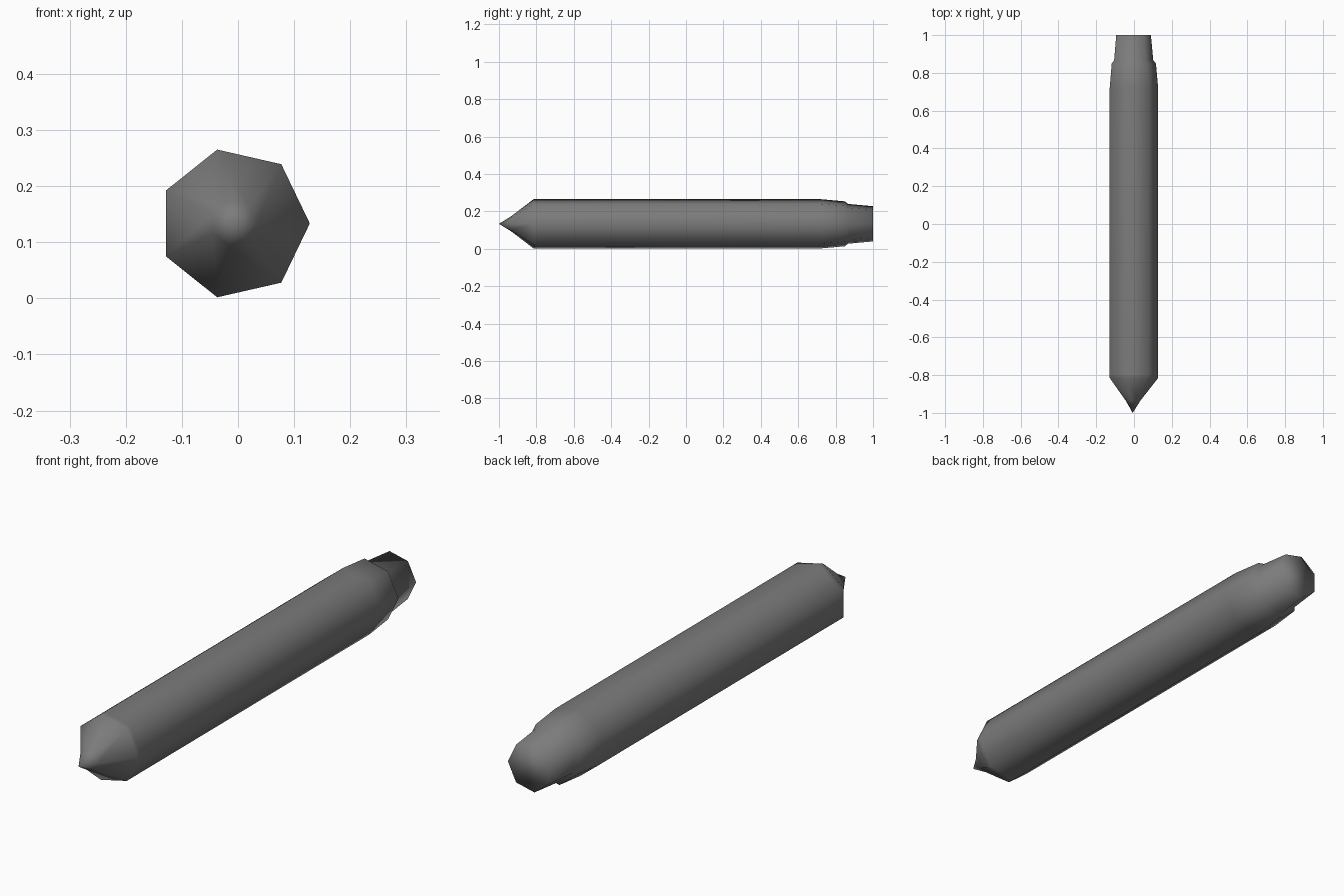
import bpy, bmesh
from math import sin, cos, pi

if "Cube" in bpy.data.objects:
    bpy.data.objects.remove(bpy.data.objects["Cube"])

SIDES = 7
CX, CZ = -0.007, 0.1335

# (y, radius) along the barrel: sharpened nose, straight shaft, tapered collar, plug
PROFILE = [(-0.935, 0.041), (-0.815, 0.135), (-0.795, 0.135), (0.72, 0.135),
           (0.85, 0.123), (0.866, 0.109), (1.0, 0.0965)]


def ring(bm, y, r):
    return [bm.verts.new((CX + r * cos(2 * pi * i / SIDES), y,
                          CZ + r * sin(2 * pi * i / SIDES))) for i in range(SIDES)]


bm = bmesh.new()
rings = [ring(bm, y, r) for y, r in PROFILE]
tip = bm.verts.new((CX, -1.0, CZ))

# Pointed tip
for i in range(SIDES):
    bm.faces.new((tip, rings[0][i], rings[0][(i + 1) % SIDES]))

# Barrel walls
for a, b in zip(rings, rings[1:]):
    for i in range(SIDES):
        j = (i + 1) % SIDES
        bm.faces.new((a[i], b[i], b[j], a[j]))

# Rear cap
bm.faces.new(rings[-1])
bmesh.ops.recalc_face_normals(bm, faces=bm.faces)

# Smooth shading runs over the whole stick, rear rim included
for f in bm.faces:
    f.smooth = True

mesh = bpy.data.meshes.new("crayon_body")
bm.to_mesh(mesh)
bm.free()
obj = bpy.data.objects.new("crayon_body", mesh)
bpy.context.collection.objects.link(obj)

# Dark grey finish
mat = bpy.data.materials.new("dark_grey")
mat.diffuse_color = (0.2, 0.2, 0.2, 1.0)
mat.use_nodes = True
mat.node_tree.nodes["Principled BSDF"].inputs["Base Color"].default_value = mat.diffuse_color
mesh.materials.append(mat)
